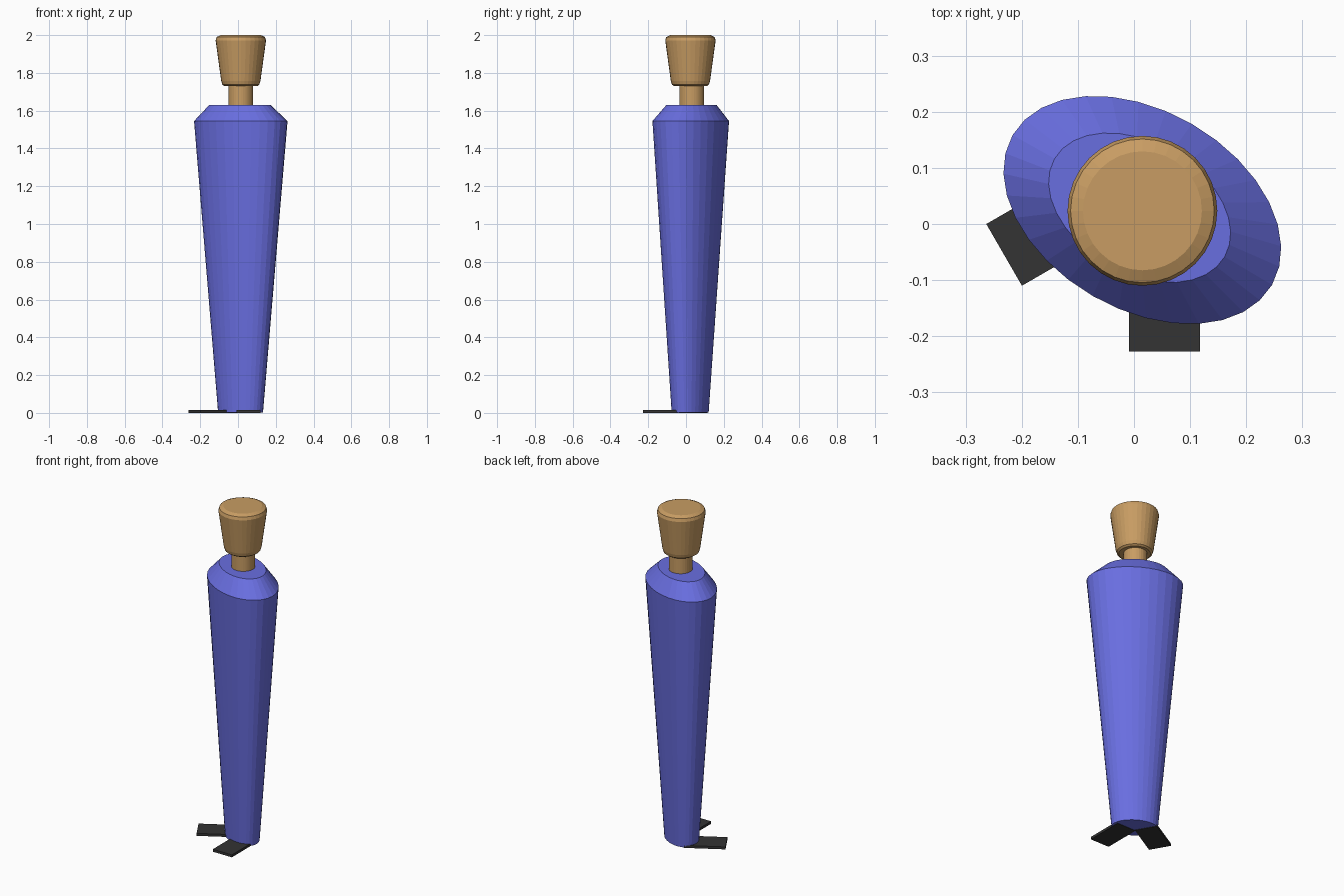
import bpy, bmesh, math
from mathutils import Vector

if "Cube" in bpy.data.objects:
    bpy.data.objects.remove(bpy.data.objects["Cube"])


def material(name, rgb):
    m = bpy.data.materials.new(name)
    m.diffuse_color = (*rgb, 1)
    m.use_nodes = True
    m.node_tree.nodes["Principled BSDF"].inputs["Base Color"].default_value = m.diffuse_color
    return m


BLUE = material("robe blue", (0.141, 0.156, 0.745))
TAN = material("skin tan", (0.578, 0.335, 0.125))
DARK = material("shoe black", (0.033, 0.033, 0.033))


def finish(bm, name, mat):
    bmesh.ops.recalc_face_normals(bm, faces=bm.faces)
    mesh = bpy.data.meshes.new(name)
    bm.to_mesh(mesh)
    bm.free()
    mesh.materials.append(mat)
    ob = bpy.data.objects.new(name, mesh)
    bpy.context.collection.objects.link(ob)
    return ob


def loft(name, mat, rings, angle=0.0, n=32):
    """Capped stack of elliptical rings: (cx, cy, a, b, z)."""
    bm = bmesh.new()
    ca, sa = math.cos(angle), math.sin(angle)
    loops = []
    for cx, cy, a, b, z in rings:
        loop = []
        for i in range(n):
            t = 2 * math.pi * i / n
            u, v = a * math.cos(t), b * math.sin(t)
            loop.append(bm.verts.new((cx + u * ca - v * sa, cy + u * sa + v * ca, z)))
        loops.append(loop)
    for lo, hi in zip(loops, loops[1:]):
        for i in range(n):
            j = (i + 1) % n
            bm.faces.new((lo[i], lo[j], hi[j], hi[i]))
    bm.faces.new(loops[0][::-1])
    bm.faces.new(loops[-1])
    return finish(bm, name, mat)


def shoe(name, toe, inward, length=0.228, width=0.127, height=0.015):
    """Flat slab from the toe edge's midpoint running inward under the body."""
    d = Vector(inward).normalized()
    s = Vector((-d.y, d.x)) * width / 2
    p = Vector(toe)
    q = p + d * length
    bm = bmesh.new()
    base = bm.faces.new([bm.verts.new((c.x, c.y, 0)) for c in (p - s, q - s, q + s, p + s)])
    top = bmesh.ops.extrude_face_region(bm, geom=[base])["geom"]
    bmesh.ops.translate(bm, vec=(0, 0, height),
                        verts=[g for g in top if isinstance(g, bmesh.types.BMVert)])
    return finish(bm, name, DARK)


# tapered oval body with sloping shoulders, turned 30 degrees
loft("body", BLUE, [
    (0.0135, 0.022, 0.128, 0.086, 0.002),
    (0.0148, 0.025, 0.267, 0.177, 1.545),
    (0.0100, 0.029, 0.175, 0.116, 1.63),
], angle=math.radians(-30))

# neck and flared head
CX, CY = 0.015, 0.0235
loft("neck", TAN, [(CX, CY + 0.006, 0.065, 0.065, z) for z in (1.60, 1.75)])
head_profile = [(0.087, 1.73), (0.098, 1.738), (0.104, 1.758),
                (0.1335, 1.972), (0.128, 1.990), (0.106, 2.0)]
loft("head", TAN, [(CX, CY, r, r, z) for r, z in head_profile])

# splayed shoes
shoe("right_shoe", (0.0545, -0.227), (0, 1))
shoe("left_shoe", (-0.2315, -0.055), (math.cos(math.radians(30)), 0.5))
